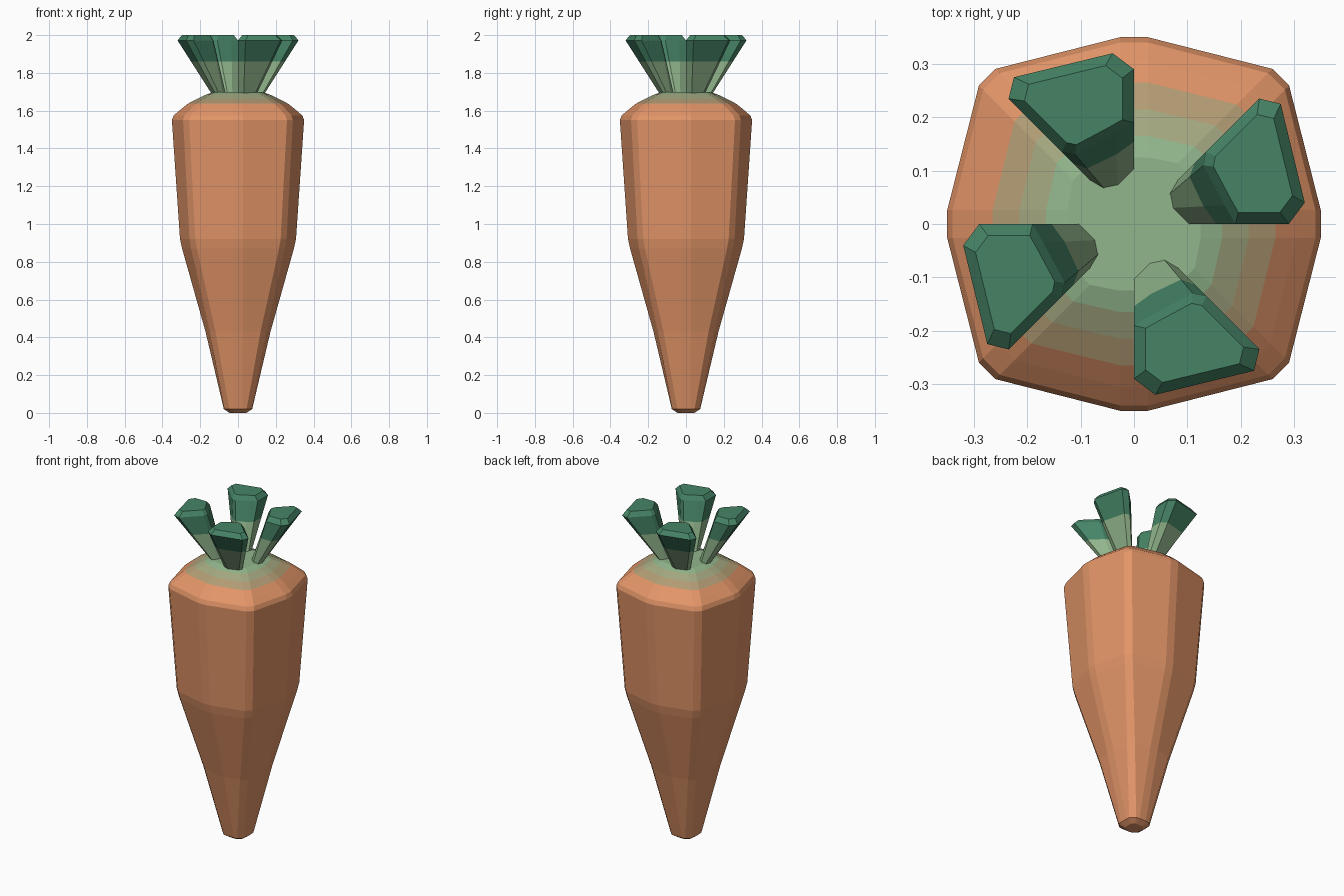
import bpy, bmesh, math

if "Cube" in bpy.data.objects:
    bpy.data.objects.remove(bpy.data.objects["Cube"])


def mat(name, r, g, b):
    m = bpy.data.materials.new(name)
    lin = [((c / 255 + 0.055) / 1.055) ** 2.4 for c in (r, g, b)]
    m.diffuse_color = (*lin, 1)
    m.use_nodes = True
    m.node_tree.nodes["Principled BSDF"].inputs["Base Color"].default_value = m.diffuse_color
    return m


ORANGE = mat("carrot orange", 226, 149, 104)
TAN = mat("tan", 178, 156, 116)
OLIVE = mat("pale olive", 164, 168, 128)
LIGHT = mat("light green", 146, 182, 140)
DARK = mat("dark green", 70, 132, 102)


def loft(name, rings, mats, index_rule):
    """Bridge rings of 3D points, cap both ends, colour faces by rule."""
    bm = bmesh.new()
    loops = [[bm.verts.new(p) for p in ring] for ring in rings]
    n = len(loops[0])
    for k in range(len(loops) - 1):
        a, b = loops[k], loops[k + 1]
        for i in range(n):
            j = (i + 1) % n
            bm.faces.new((a[i], a[j], b[j], b[i]))
    bm.faces.new(loops[0][::-1])
    bm.faces.new(loops[-1])
    bmesh.ops.recalc_face_normals(bm, faces=bm.faces)
    for f in bm.faces:
        f.material_index = index_rule(f.calc_center_median().z)
    me = bpy.data.meshes.new(name)
    bm.to_mesh(me)
    bm.free()
    for m in mats:
        me.materials.append(m)
    ob = bpy.data.objects.new(name, me)
    bpy.context.collection.objects.link(ob)
    return ob


def rot(x, y, quarter):
    for _ in range(quarter):
        x, y = -y, x
    return x, y


# Root: squarish octagon with narrow bevelled corners
def root_ring(r, z):
    b = min(0.026, r * 0.3)
    c = b * 0.6
    d = r * 0.786
    quarter = [(r, -b), (r, b), (d + c, d - c), (d - c, d + c)]
    return [(*rot(x, y, q), z) for q in range(4) for x, y in quarter]


profile = [(0.045, 0), (0.075, 0.02), (0.172, 0.43), (0.296, 0.87), (0.307, 0.92),
           (0.35, 1.55), (0.34, 1.575), (0.305, 1.605), (0.265, 1.637),
           (0.215, 1.663), (0.165, 1.687), (0.125, 1.70)]


def root_colour(z):
    return 0 if z < 1.637 else 1 if z < 1.663 else 2 if z < 1.687 else 3


loft("root", [root_ring(r, z) for r, z in profile],
     [ORANGE, TAN, OLIVE, LIGHT], root_colour)

# Leaf stalks: eighth-turn wedges flaring outward, repeated four times
base = [(0.10, 0), (0.13, 0), (0.14, 0.03), (0.12, 0.09),
        (0.10, 0.10), (0.08, 0.08), (0.065, 0.055), (0.07, 0.03)]
tip = [(0.19, 0), (0.29, 0), (0.32, 0.04), (0.275, 0.225),
       (0.235, 0.235), (0.135, 0.135), (0.13, 0.11), (0.17, 0.035)]
cx, cy = 0.215, 0.10
cap = [(cx + (x - cx) * 0.78, cy + (y - cy) * 0.78) for x, y in tip]
Z0, Z1, SPLIT = 1.69, 1.972, 1.86
t = (SPLIT - Z0) / (Z1 - Z0)
mid = [(a[0] + (b[0] - a[0]) * t, a[1] + (b[1] - a[1]) * t) for a, b in zip(base, tip)]

for q in range(4):
    rings = [[(*rot(x, y, q), z) for x, y in pts]
             for pts, z in ((base, Z0), (mid, SPLIT), (tip, Z1), (cap, 2.0))]
    loft("leaf_%d" % (q + 1), rings, [LIGHT, DARK], lambda z: int(z > SPLIT))
